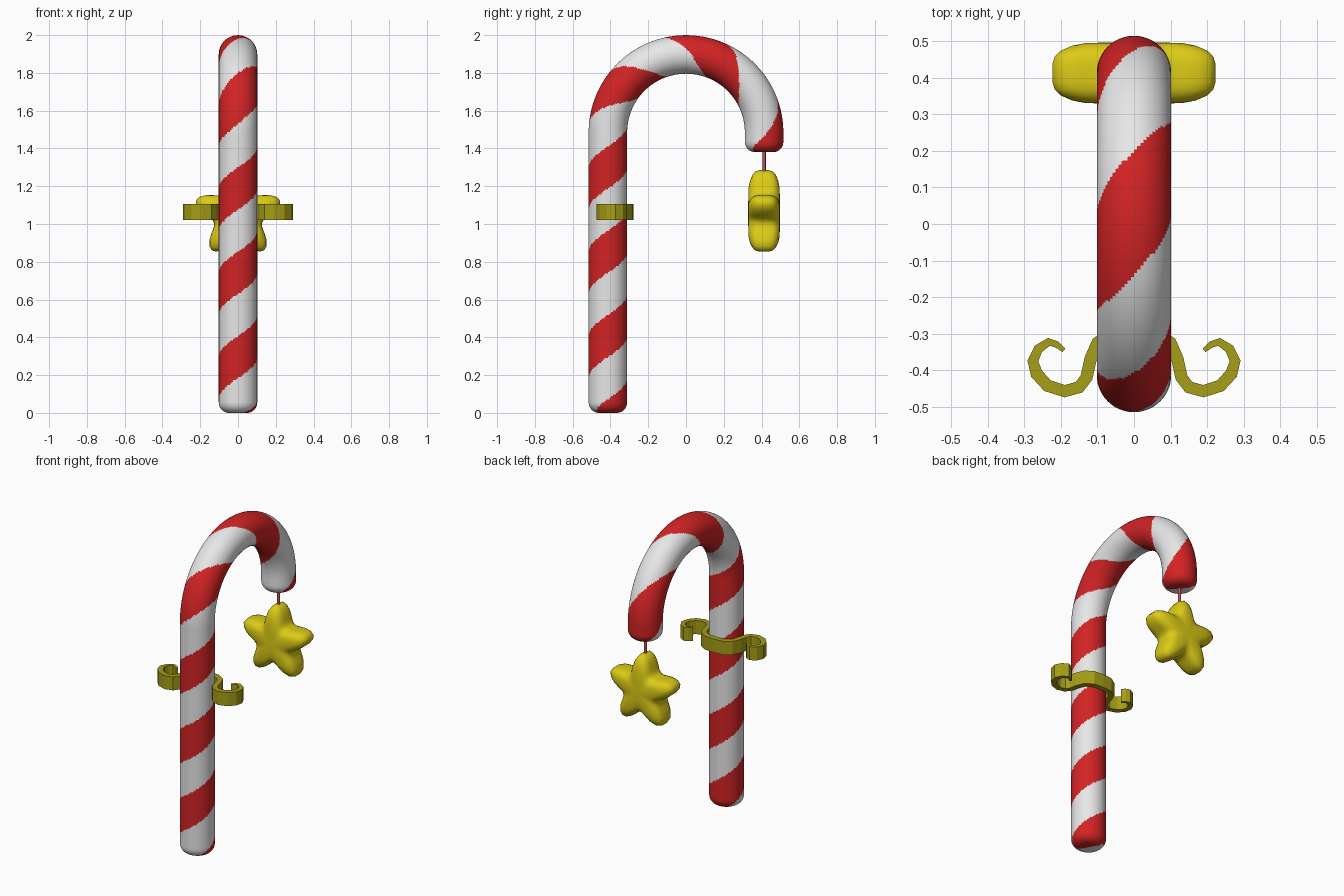
import bpy, bmesh, math
from mathutils import Vector

if "Cube" in bpy.data.objects:
    bpy.data.objects.remove(bpy.data.objects["Cube"])


def material(name, rgb):
    m = bpy.data.materials.new(name)
    m.diffuse_color = (*rgb, 1)
    m.use_nodes = True
    m.node_tree.nodes["Principled BSDF"].inputs["Base Color"].default_value = m.diffuse_color
    return m


WHITE = material("white", (0.8, 0.8, 0.8))
RED = material("red", (0.65, 0.017, 0.018))
YELLOW = material("yellow", (0.72, 0.6, 0.008))
OLIVE = material("olive_gold", (0.38, 0.34, 0.008))
PINK = material("string_red", (0.55, 0.08, 0.1))


def finish(bm, name, mats, smooth=None):
    bmesh.ops.recalc_face_normals(bm, faces=bm.faces)
    me = bpy.data.meshes.new(name)
    bm.to_mesh(me)
    bm.free()
    for m in mats:
        me.materials.append(m)
    ob = bpy.data.objects.new(name, me)
    bpy.context.collection.objects.link(ob)
    if smooth:
        bpy.ops.object.select_all(action='DESELECT')
        ob.select_set(True)
        bpy.context.view_layer.objects.active = ob
        bpy.ops.object.shade_smooth_by_angle(angle=math.radians(smooth))
    return ob


def loft(bm, rings, start, end):
    """Skin closed rings of points and close both ends at a pole."""
    vs = [[bm.verts.new(p) for p in ring] for ring in rings]
    n = len(vs[0])
    faces = []
    for i in range(len(vs) - 1):
        for j in range(n):
            k = (j + 1) % n
            faces.append((bm.faces.new((vs[i][j], vs[i][k], vs[i + 1][k], vs[i + 1][j])), i, j))
    for pole, ring, i in ((start, vs[0], 0), (end, vs[-1], len(vs) - 1)):
        c = bm.verts.new(pole)
        for j in range(n):
            faces.append((bm.faces.new((c, ring[j], ring[(j + 1) % n])), i, j))
    return faces


# ---- cane: tube along a stem, a half circle and a short tip ----
R, BEND, STEM = 0.102, 0.4135, 1.484
ARC = math.pi * BEND
TOTAL = STEM + ARC + 0.104
FILLET = 0.055


def frame(s):
    """Centre and outward direction of the cane at path length s."""
    if s < STEM:
        return Vector((0, -BEND, s)), Vector((0, -1, 0))
    phi = min((s - STEM) / BEND, math.pi)
    out = Vector((0, -math.cos(phi), math.sin(phi)))
    drop = max(0, s - STEM - ARC)
    return Vector((0, 0, STEM - drop)) + out * BEND, out


# stripe edge positions along the side; stripes stretch around the bend
KNOTS = [(0, -3.326), (1.634, 4.0), (1.878, 5), (2.16, 6), (2.44, 7), (2.8, 8), (2.95, 8.5)]


def stripe(s):
    for (s0, h0), (s1, h1) in zip(KNOTS, KNOTS[1:]):
        if s <= s1:
            return h0 + (h1 - h0) * (s - s0) / (s1 - s0)
    return KNOTS[-1][1]


SEG, ROWS = 72, 330
corner = [(FILLET * (1 - math.cos(t)), R - FILLET * (1 - math.sin(t)))
          for t in [math.pi / 2 * i / 8 for i in range(9)]]
rows = corner[:]
span = TOTAL - 2 * FILLET
rows += [(FILLET + span * i / ROWS, R) for i in range(1, ROWS)]
rows += [(TOTAL - s, r) for s, r in reversed(corner)]
rings = []
for s, r in rows:
    c, out = frame(s)
    rings.append([c + r * (math.cos(a) * out + Vector((math.sin(a), 0, 0)))
                  for a in [2 * math.pi * j / SEG for j in range(SEG)]])
bm = bmesh.new()
for f, i, j in loft(bm, rings, frame(0)[0], frame(TOTAL)[0]):
    s = (rows[i][0] + rows[min(i + 1, len(rows) - 1)][0]) / 2
    a = 2 * math.pi * (j + 0.5) / SEG
    f.material_index = int(math.floor(stripe(s) - (a - math.pi / 2) / math.pi) % 2 == 0)
finish(bm, "cane", [WHITE, RED], 50)

# ---- hanging string ----
bm = bmesh.new()
rings = [[(0.009 * math.cos(t), BEND + 0.009 * math.sin(t), z)
          for t in [math.pi * k / 6 for k in range(12)]] for z in (1.25, 1.40)]
loft(bm, rings, (0, BEND, 1.25), (0, BEND, 1.40))
finish(bm, "string", [PINK], 40)

# ---- puffy star ----
N, CZ = 60, 1.05
half = [(0.3, 0.084), (0.6, 0.082), (0.76, 0.075), (0.9, 0.061), (0.97, 0.046), (1.0, 0.025)]
section = [(f, -y) for f, y in half] + [(f, y) for f, y in reversed(half)]
rings = []
for f, y in section:
    ring = []
    for k in range(N):
        t = 2 * math.pi * k / N
        r = f * (0.135 + 0.1 * ((1 + math.cos(5 * t)) / 2) ** 1.3)
        ring.append((r * math.sin(t), BEND + y, CZ + r * math.cos(t)))
    rings.append(ring)
bm = bmesh.new()
loft(bm, rings, (0, BEND - 0.085, CZ), (0, BEND + 0.085, CZ))
finish(bm, "star", [YELLOW], 70)

# ---- curled band clasping the back of the stem ----
right = [(0, -.295), (.06, -.299), (.1, -.325), (.119, -.37), (.13, -.42), (.15, -.447),
         (.19, -.458), (.237, -.443), (.267, -.41), (.277, -.375), (.262, -.342),
         (.233, -.323), (.212, -.33), (.192, -.346)]
path = [Vector((-x, y, 0)) for x, y in reversed(right[1:])] + [Vector((x, y, 0)) for x, y in right]
last = len(path) - 1
rings = []
for i, p in enumerate(path):
    d = (path[min(i + 1, last)] - path[max(i - 1, 0)]).normalized()
    side = Vector((-d.y, d.x, 0))
    from_tip = min(i, last - i)
    w = (0.006, 0.009, 0.011, 0.013, 0.015)[from_tip] if from_tip < 5 else 0.017
    rings.append([p + side * w * a + Vector((0, 0, z))
                  for a, z in ((-1, 1.02), (1, 1.02), (1, 1.107), (-1, 1.107))])
bm = bmesh.new()
mid = Vector((0, 0, 1.0635))
loft(bm, rings, path[0] + mid, path[-1] + mid)
finish(bm, "band", [OLIVE])
